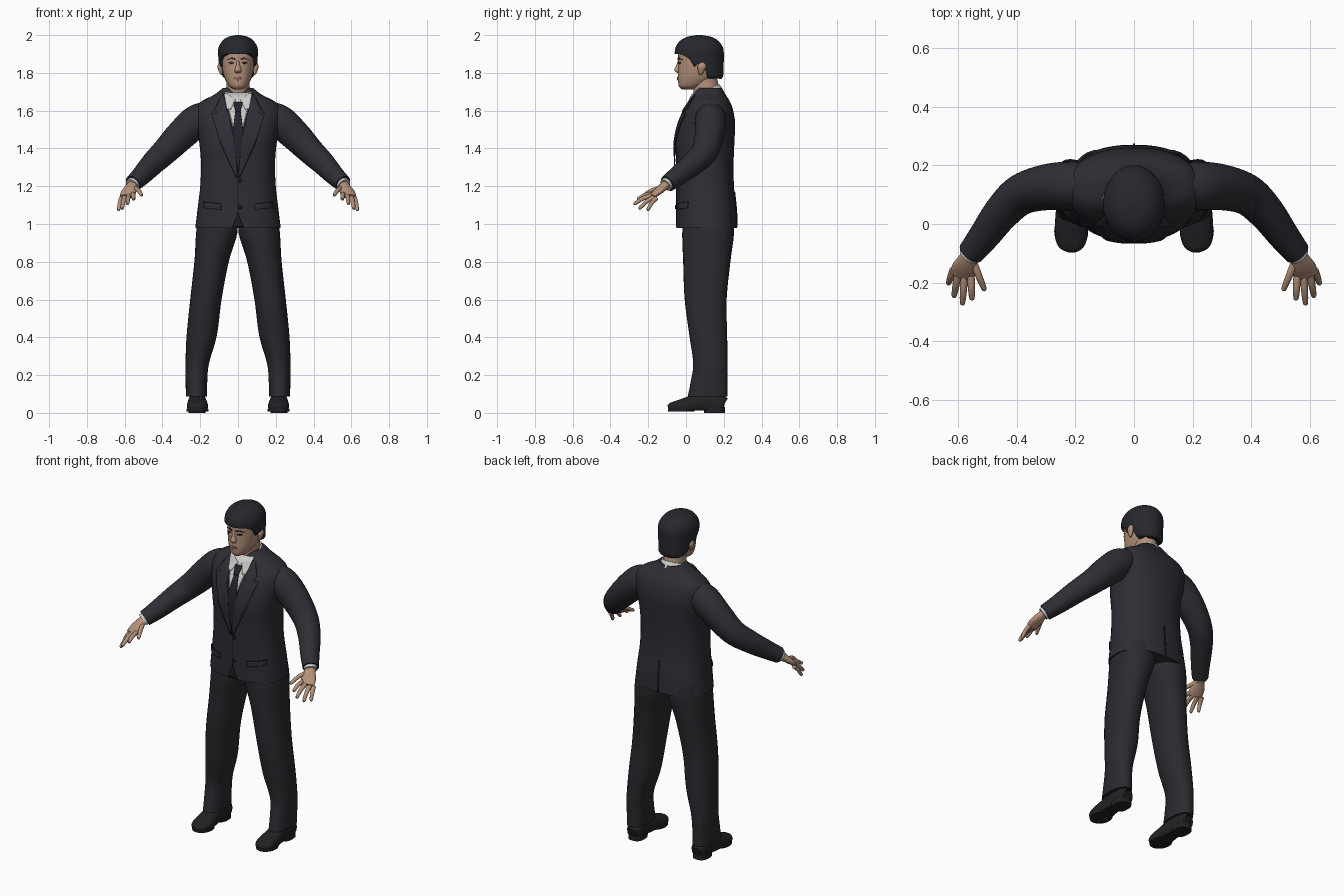
import bpy, bmesh, math
from mathutils import Vector, Matrix
from mathutils.bvhtree import BVHTree

if "Cube" in bpy.data.objects:
    bpy.data.objects.remove(bpy.data.objects["Cube"])

made = []


def material(name, rgb):
    m = bpy.data.materials.new(name)
    m.use_nodes = True
    m.diffuse_color = (*rgb, 1)
    m.node_tree.nodes["Principled BSDF"].inputs["Base Color"].default_value = (*rgb, 1)
    return m


SUIT = material("charcoal suit", (.027, .027, .035))
TROUSER = material("dark trousers", (.023, .023, .029))
SEAM = material("seam shadow", (.012, .012, .015))
SHOE = material("black leather", (.016, .016, .019))
SHIRT = material("white shirt", (.6, .6, .58))
TIE = material("navy tie", (.016, .017, .026))
SKIN = material("skin", (.46, .285, .195))
HAIR = material("black hair", (.019, .021, .027))
EYE = material("dark eye", (.03, .02, .016))
LIP = material("lips", (.3, .14, .105))


def finish(bm, name, mat):
    bmesh.ops.recalc_face_normals(bm, faces=bm.faces)
    me = bpy.data.meshes.new(name)
    bm.to_mesh(me)
    me.materials.append(mat)
    ob = bpy.data.objects.new(name, me)
    bpy.context.collection.objects.link(ob)
    made.append(ob)
    return ob


def spline(rows, t):
    """Smooth curve through the rows, t from 0 to 1."""
    f = t * (len(rows) - 1)
    i = min(int(f), len(rows) - 2)
    u = f - i
    a, b, c, d = (rows[max(0, min(len(rows) - 1, i + k))] for k in (-1, 0, 1, 2))
    return [q + .5 * u * (r - p + u * (2 * p - 5 * q + 4 * r - s + u * (3 * (q - r) + s - p)))
            for p, q, r, s in zip(a, b, c, d)]


def loft(name, mat, rows, side=1, level=False, power=2, sides=32, steps=6, shape=None):
    """Skin of rounded rings; each row is x, y, z and the two radii."""
    bm = bmesh.new()
    n = (len(rows) - 1) * steps
    rings = []
    for i in range(n + 1):
        x, y, z, ru, rv = spline(rows, i / n)
        u, v = Vector((1, 0, 0)), Vector((0, 1, 0))
        if not level:
            ahead = Vector(spline(rows, min(1, (i + .5) / n))[:3])
            t = (ahead - Vector(spline(rows, max(0, (i - .5) / n))[:3])).normalized()
            u = t.cross(Vector((0, 0, 1)))
            u = u.normalized() if u.length > .01 else Vector((1, 0, 0))
            v = u.cross(t)
        ring = []
        for k in range(sides):
            a = math.tau * k / sides
            c, s = (math.copysign(abs(w) ** (2 / power), w) for w in (math.cos(a), math.sin(a)))
            p = Vector((x, y, z)) + u * c * abs(ru) + v * s * abs(rv)
            p.x *= side
            ring.append(bm.verts.new(shape(p) if shape else p))
        rings.append(ring)
    for lo, hi in zip(rings, rings[1:]):
        for k in range(sides):
            j = (k + 1) % sides
            bm.faces.new((lo[k], lo[j], hi[j], hi[k]))
    bm.faces.new(rings[0])
    bm.faces.new(rings[-1])
    return finish(bm, name, mat)


def surface(ob):
    bm = bmesh.new()
    bm.from_mesh(ob.data)
    return BVHTree.FromBMesh(bm)


def plate(name, mat, tree, outline, lift=.004, side=1, back=False):
    """Thin piece with an x, z outline laid over a surface."""
    bm = bmesh.new()
    bm.faces.new([bm.verts.new((x * side, 0, z)) for x, z in outline])
    bmesh.ops.triangulate(bm, faces=bm.faces)
    bmesh.ops.subdivide_edges(bm, edges=bm.edges, cuts=5, use_grid_fill=True)
    d = 1 if back else -1
    for v in bm.verts:
        hit = tree.ray_cast(Vector((v.co.x, d * 2, v.co.z)), Vector((0, -d, 0)))[0]
        v.co.y = (hit.y if hit else .06) + d * lift
    ob = finish(bm, name, mat)
    mod = ob.modifiers.new("thickness", "SOLIDIFY")
    mod.thickness, mod.offset = .004, 0


def disc(x, z, rx, rz, n=12):
    return [(x + rx * math.cos(math.tau * k / n), z + rz * math.sin(math.tau * k / n)) for k in range(n)]


def box(x1, x2, z1, z2):
    return [(x1, z1), (x2, z1), (x2, z2), (x1, z2)]


# Jacket body
jacket = loft("jacket_body", SUIT, [
    (0, .11, .98, .226, .16), (0, .108, 1.08, .214, .158), (0, .102, 1.2, .2, .152),
    (0, .1, 1.32, .196, .152), (0, .1, 1.43, .205, .156), (0, .112, 1.53, .222, .148),
    (0, .122, 1.6, .226, .128), (0, .128, 1.645, .2, .106), (0, .125, 1.685, .125, .085),
    (0, .125, 1.72, .08, .065)], level=True, power=2.4, sides=48)
front = surface(jacket)

# Shirt front, tie and closure
plate("shirt_front", SHIRT, front, [(-.07, 1.695), (.07, 1.695), (.045, 1.58), (0, 1.42), (-.045, 1.58)])
plate("tie_blade", TIE, front, [(-.012, 1.61), (.012, 1.61), (.034, 1.45), (0, 1.27), (-.034, 1.45)], .008)
plate("tie_knot", TIE, front, [(-.024, 1.645), (.024, 1.645), (.014, 1.595), (-.014, 1.595)], .012)
plate("closure_line", SEAM, front, box(-.003, .003, 1.05, 1.25), .002)
plate("front_opening", SEAM, front, [(0, 1.06), (-.03, .983), (.03, .983)], .002)
plate("back_vent", SEAM, front, box(-.004, .004, .985, 1.17), .002, back=True)
for z in (1.23, 1.09):
    plate("jacket_button", SEAM, front, disc(.012, z, .011, .011), .006)

# Neck and shirt collar
loft("neck", SKIN, [(0, .112, 1.64, .064, .066), (0, .106, 1.72, .06, .068), (0, .09, 1.79, .06, .07)], level=True)
loft("shirt_collar", SHIRT, [(0, .13, 1.64, .092, .09), (0, .12, 1.68, .08, .083), (0, .108, 1.716, .069, .073)])

# Head with a pointed chin
head = loft("head", SKIN, [
    (0, .01, 1.712, .02, .03), (0, .025, 1.728, .046, .062), (0, .048, 1.76, .066, .09),
    (0, .064, 1.8, .079, .106), (0, .074, 1.86, .088, .115), (0, .075, 1.92, .09, .114),
    (0, .07, 1.96, .07, .09), (0, .07, 1.98, .03, .04)], level=True, power=2.2)
face = surface(head)
loft("nose", SKIN, [(0, -.03, 1.872, .007, .01), (0, -.038, 1.84, .01, .014),
                    (0, -.043, 1.814, .018, .019), (0, -.034, 1.8, .014, .014)], level=True, sides=16)
plate("upper_lip", LIP, face, [(-.026, 1.77), (.026, 1.77), (.008, 1.779), (-.008, 1.779)], .003)
plate("lower_lip", LIP, face, disc(0, 1.767, .019, .006), .004)


# Hair cap with a stepped hairline
def hairline(p):
    marks = [(-.2, 1.9), (-.03, 1.9), (.02, 1.875), (.045, 1.83), (.06, 1.85), (.095, 1.845), (.115, 1.77), (.4, 1.765)]
    for (y1, z1), (y2, z2) in zip(marks, marks[1:]):
        if y1 <= p.y < y2:
            p.z = max(p.z, z1 + (z2 - z1) * (p.y - y1) / (y2 - y1))
            break
    return p


loft("hair", HAIR, [
    (0, .14, 1.765, .06, .045), (0, .125, 1.785, .083, .072), (0, .086, 1.83, .097, .113),
    (0, .072, 1.88, .104, .128), (0, .07, 1.93, .104, .127), (0, .07, 1.968, .084, .103),
    (0, .07, 1.99, .054, .066), (0, .07, 2, .012, .015)], level=True, sides=56, shape=hairline)

for s, tag in ((1, "left"), (-1, "right")):
    # Face details and ear
    plate(tag + "_eye", EYE, face, disc(.035, 1.853, .015, .005), .002, s)
    plate(tag + "_brow", HAIR, face, [(.013, 1.868), (.035, 1.874), (.06, 1.868), (.035, 1.881), (.013, 1.876)], .003, s)
    loft(tag + "_ear", SKIN, [(.088, .076, 1.79, .004, .006), (.092, .08, 1.807, .01, .015),
                              (.096, .084, 1.835, .013, .023), (.094, .085, 1.858, .006, .012)],
         s, level=True, sides=16)

    # Lapel, collar point and pocket flap
    plate(tag + "_collar_point", SHIRT, front, [(.012, 1.655), (.055, 1.69), (.075, 1.69), (.058, 1.61), (.04, 1.605)], .011, s)
    plate(tag + "_lapel", SUIT, front, [(.08, 1.692), (.125, 1.61), (.108, 1.588), (.14, 1.58), (.09, 1.42),
                                        (.012, 1.25), (0, 1.25), (.022, 1.45), (.05, 1.6)], .009, s)
    plate(tag + "_pocket_flap", SUIT, front, [(.09, 1.075), (.185, 1.085), (.185, 1.115), (.09, 1.105)], .006, s)
    plate(tag + "_pocket_seam", SEAM, front, [(.09, 1.105), (.185, 1.115), (.185, 1.119), (.09, 1.109)], .006, s)

    # Sleeve and shirt cuff
    loft(tag + "_sleeve", SUIT, [
        (.14, .135, 1.578, .07, .07), (.215, .13, 1.548, .083, .086), (.3, .125, 1.472, .078, .082),
        (.385, .1, 1.385, .07, .071), (.45, .04, 1.322, .062, .063), (.51, -.04, 1.258, .053, .053),
        (.556, -.098, 1.214, .045, .045)], s)
    loft(tag + "_shirt_cuff", SHIRT, [(.54, -.08, 1.23, .037, .037), (.562, -.108, 1.206, .037, .035)], s)

    # Hand with four fingers and a thumb
    loft(tag + "_palm", SKIN, [(.55, -.09, 1.22, .027, .023), (.566, -.122, 1.195, .033, .022),
                               (.578, -.15, 1.171, .042, .019), (.588, -.178, 1.146, .041, .013)], s, sides=20)
    fingers = {
        "index": ((.556, -.178, 1.158), (.552, -.26, 1.13)),
        "middle": ((.578, -.178, 1.15), (.585, -.277, 1.105)),
        "ring": ((.6, -.17, 1.14), (.614, -.25, 1.08)),
        "little": ((.616, -.156, 1.137), (.633, -.205, 1.072)),
        "thumb": ((.55, -.125, 1.192), (.508, -.228, 1.152))}
    for finger, (root, tip) in fingers.items():
        a, b = Vector(root), Vector(tip)
        m = (a + b) / 2 + Vector((0, 0, .008))
        loft(f"{tag}_{finger}", SKIN, [(*a, .013, .013), (*m, .012, .011), (*a.lerp(b, .92), .009, .009),
                                      (*b, .003, .003)], s, sides=12, steps=4)

    # Trouser leg
    loft(tag + "_trouser_leg", TROUSER, [
        (.22, .115, .088, .056, .106), (.22, .122, .16, .057, .098), (.216, .129, .26, .062, .091),
        (.192, .118, .41, .08, .1), (.17, .104, .6, .083, .111), (.14, .11, .8, .091, .125),
        (.113, .117, .95, .109, .137), (.11, .118, 1.04, .1, .13)], s, level=True, power=2.2)

    # Shoe with a flattened bottom, sole and heel
    def grounded(p):
        p.z = max(p.z, .012)
        return p

    loft(tag + "_shoe", SHOE, [
        (.216, .205, .05, .02, .025), (.216, .19, .052, .043, .044), (.216, .1, .055, .046, .054),
        (.215, .01, .04, .054, .044), (.214, -.045, .033, .055, .033), (.213, -.08, .03, .041, .024),
        (.213, -.095, .027, .014, .012)], s, power=2.4, shape=grounded)
    loft(tag + "_sole", SHOE, [(.214, -.025, .008, .058, .07), (.214, -.025, .02, .058, .07)],
         s, level=True, steps=1)
    loft(tag + "_heel", SHOE, [(.216, .15, 0, .045, .056), (.216, .15, .03, .046, .056)],
         s, level=True, power=2.6, steps=1)

# Smooth shading with sharp rims
bpy.ops.object.select_all(action="DESELECT")
for ob in made:
    ob.select_set(True)
bpy.context.view_layer.objects.active = jacket
bpy.ops.object.shade_smooth_by_angle(angle=math.radians(40))
